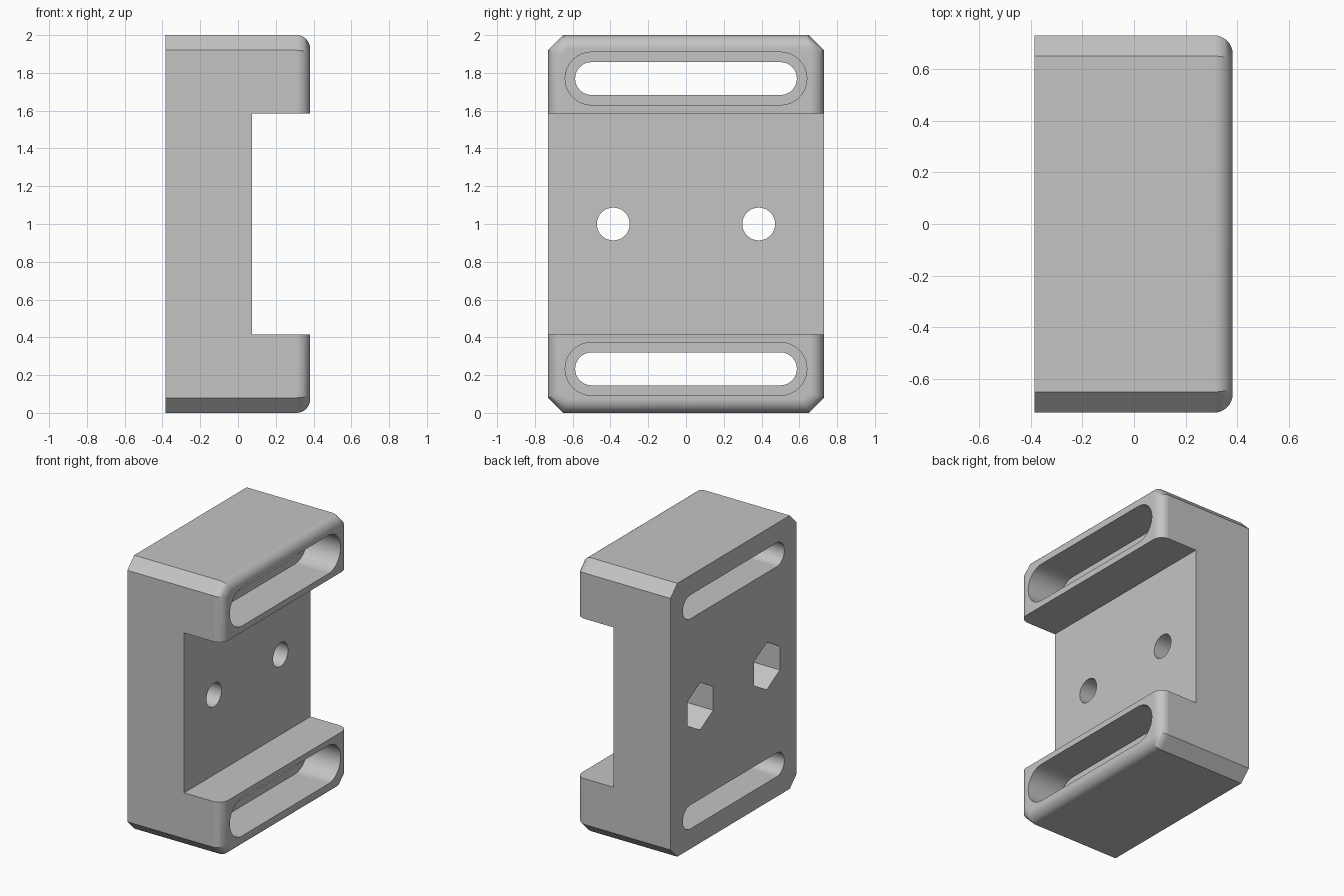
import bpy
import bmesh
from math import cos, sin, pi

cube = bpy.data.objects.get("Cube")
if cube:
    bpy.data.objects.remove(cube, do_unlink=True)

# Overall dimensions
BACK, FACE = -0.385, 0.382
HALF_WIDTH, HEIGHT, CHAMFER, FILLET = 0.73, 2.0, 0.08, 0.072

grey = bpy.data.materials.new("plain grey")
grey.use_nodes = True
grey.diffuse_color = (0.55, 0.55, 0.55, 1)
grey.node_tree.nodes["Principled BSDF"].inputs["Base Color"].default_value = grey.diffuse_color


def prism(name, outline, x0, x1, fillet=0):
    """Extrude a y-z outline along x, optionally rounding the rim at x1."""
    bm = bmesh.new()
    base = bm.faces.new([bm.verts.new((x0, y, z)) for y, z in outline])
    moved = bmesh.ops.extrude_face_region(bm, geom=[base])["geom"]
    verts = [g for g in moved if isinstance(g, bmesh.types.BMVert)]
    bmesh.ops.translate(bm, verts=verts, vec=(x1 - x0, 0, 0))
    bmesh.ops.recalc_face_normals(bm, faces=bm.faces)
    if fillet:
        rim = [e for e in bm.edges if all(v.co.x > x1 - 0.001 for v in e.verts)]
        bmesh.ops.bevel(bm, geom=rim, offset=fillet, offset_type='OFFSET',
                        segments=8, profile=0.5, affect='EDGES')
    mesh = bpy.data.meshes.new(name)
    bm.to_mesh(mesh)
    bm.free()
    mesh.materials.append(grey)
    obj = bpy.data.objects.new(name, mesh)
    bpy.context.collection.objects.link(obj)
    return obj


def polygon(y, z, radius, sides):
    """Regular polygon with a corner pointing up."""
    return [(y + radius * sin(2 * pi * i / sides), z + radius * cos(2 * pi * i / sides))
            for i in range(sides)]


def slot(z, half_length, radius, steps=16):
    """Slot outline with round ends."""
    points = []
    for side in (1, -1):
        for i in range(steps + 1):
            a = -pi / 2 + pi * i / steps
            points.append((side * (half_length - radius + radius * cos(a)),
                           z + side * radius * sin(a)))
    return points


# Chamfered block with a rounded front rim
w, c = HALF_WIDTH, CHAMFER
block = [(-w, c), (-w + c, 0), (w - c, 0), (w, c),
         (w, HEIGHT - c), (w - c, HEIGHT), (-w + c, HEIGHT), (-w, HEIGHT - c)]
body = prism("mounting_block", block, BACK, FACE, FILLET)

# Wide channel across the middle
cutters = [prism("channel_cutter", [(-1, 0.415), (1, 0.415), (1, 1.585), (-1, 1.585)],
                 0.075, 1)]

# Stepped slots through both arms
for z in (0.233, 1.77):
    cutters.append(prism("slot_cutter", slot(z, 0.587, 0.087), -1, 1))
    cutters.append(prism("slot_recess_cutter", slot(z, 0.64, 0.14), FACE - 0.27, 1))

# Bolt holes with hexagonal nut pockets behind
for y in (-0.385, 0.385):
    cutters.append(prism("bolt_hole_cutter", polygon(y, 1, 0.087, 32), -1, 1))
    cutters.append(prism("nut_pocket_cutter", polygon(y, 1, 0.173, 6), -1, BACK + 0.25))

bpy.ops.object.select_all(action='DESELECT')
body.select_set(True)
bpy.context.view_layer.objects.active = body
for cutter in cutters:
    cut = body.modifiers.new("cut", 'BOOLEAN')
    cut.operation = 'DIFFERENCE'
    cut.solver = 'EXACT'
    cut.object = cutter
    bpy.ops.object.modifier_apply(modifier=cut.name)
    bpy.data.objects.remove(cutter, do_unlink=True)

# Smooth rounds, flat faces
bpy.ops.object.shade_smooth_by_angle(angle=pi / 6)
normals = body.modifiers.new("even_normals", 'WEIGHTED_NORMAL')
normals.keep_sharp = True
